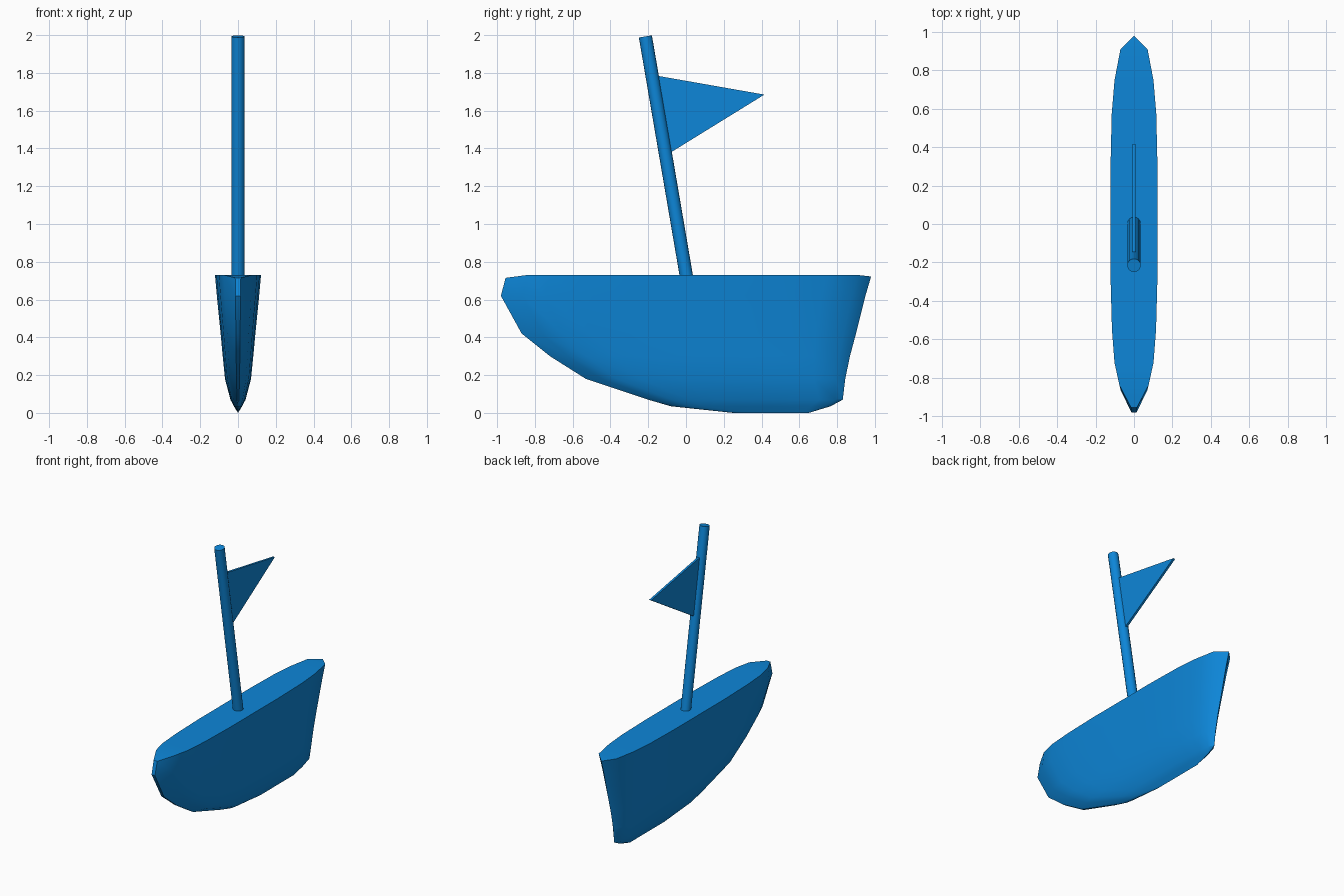
import bpy, bmesh, math
from mathutils import Vector

if "Cube" in bpy.data.objects:
    bpy.data.objects.remove(bpy.data.objects["Cube"])

blue = bpy.data.materials.new("sea_blue")
blue.diffuse_color = (0.004, 0.24, 0.69, 1)
blue.use_nodes = True
blue.node_tree.nodes["Principled BSDF"].inputs["Base Color"].default_value = blue.diffuse_color


def finish(bm, name, angle=None):
    bmesh.ops.remove_doubles(bm, verts=bm.verts, dist=0.0005)
    bmesh.ops.recalc_face_normals(bm, faces=bm.faces)
    mesh = bpy.data.meshes.new(name)
    bm.to_mesh(mesh)
    bm.free()
    mesh.materials.append(blue)
    ob = bpy.data.objects.new(name, mesh)
    bpy.context.collection.objects.link(ob)
    if angle:
        bpy.ops.object.select_all(action='DESELECT')
        bpy.context.view_layer.objects.active = ob
        ob.select_set(True)
        bpy.ops.object.shade_smooth_by_angle(angle=math.radians(angle))
    return ob


# Hull: horizontal rings, each (z, bow y, stern y, half width)
levels = [(0.73, -0.955, 0.98, 0.122), (0.62, -0.98, 0.95, 0.112),
          (0.42, -0.87, 0.90, 0.092), (0.30, -0.72, 0.868, 0.081),
          (0.18, -0.53, 0.843, 0.069), (0.07, -0.20, 0.83, 0.040),
          (0.035, -0.08, 0.765, 0.022), (0.0, 0.25, 0.65, 0.0)]
# Outline along the length: (fraction, relative width)
outline = [(0, 0.12), (0.06, 0.62), (0.12, 0.83), (0.21, 0.94), (0.35, 1),
           (0.65, 1), (0.79, 0.95), (0.88, 0.83), (0.963, 0.58), (1, 0)]
bm = bmesh.new()
rings = []
for z, bow, stern, w in levels:
    pts = [(w * f, bow + t * (stern - bow)) for t, f in outline]
    pts += [(-x, y) for x, y in pts[-2::-1]]
    ring = [bm.verts.new((x, y, z)) for x, y in pts]
    if z == 0.73:  # deck dips a little at both ends
        for v in ring:
            if v.co.y < -0.95:
                v.co.z = 0.715
            elif v.co.y > 0.95:
                v.co.z = 0.722
    rings.append(ring)
n = len(rings[0])
for a, b in zip(rings, rings[1:]):
    for i in range(n):
        j = (i + 1) % n
        bm.faces.new((a[i], a[j], b[j], b[i]))
# Deck as strips across the boat
top = rings[0]
for i in range(n // 2):
    j, k = n - 1 - i, n - 2 - i
    if i + 1 == k:
        bm.faces.new((top[i], top[i + 1], top[j]))
    else:
        bm.faces.new((top[i], top[i + 1], top[k], top[j]))
finish(bm, "hull", 35)

# Raked mast
foot, tip = Vector((0, 0.006, 0.70)), Vector((0, -0.215, 1.993))
axis = tip - foot
bm = bmesh.new()
bmesh.ops.create_cone(bm, cap_ends=True, segments=16, radius1=0.035,
                      radius2=0.035, depth=axis.length)
bmesh.ops.rotate(bm, verts=bm.verts,
                 matrix=Vector((0, 0, 1)).rotation_difference(axis).to_matrix())
bmesh.ops.translate(bm, verts=bm.verts, vec=(foot + tip) / 2)
finish(bm, "mast", 35)

# Triangular pennant
bm = bmesh.new()
corners = [(-0.165, 1.787), (0.415, 1.685), (-0.10, 1.367)]
face = bm.faces.new([bm.verts.new((-0.008, y, z)) for y, z in corners])
ext = bmesh.ops.extrude_face_region(bm, geom=[face])
bmesh.ops.translate(bm, vec=(0.016, 0, 0),
                    verts=[g for g in ext["geom"] if isinstance(g, bmesh.types.BMVert)])
if not face.is_valid or len(bm.faces) < 5:
    bm.faces.new([v for v in bm.verts if v.co.x < 0])
finish(bm, "pennant")
